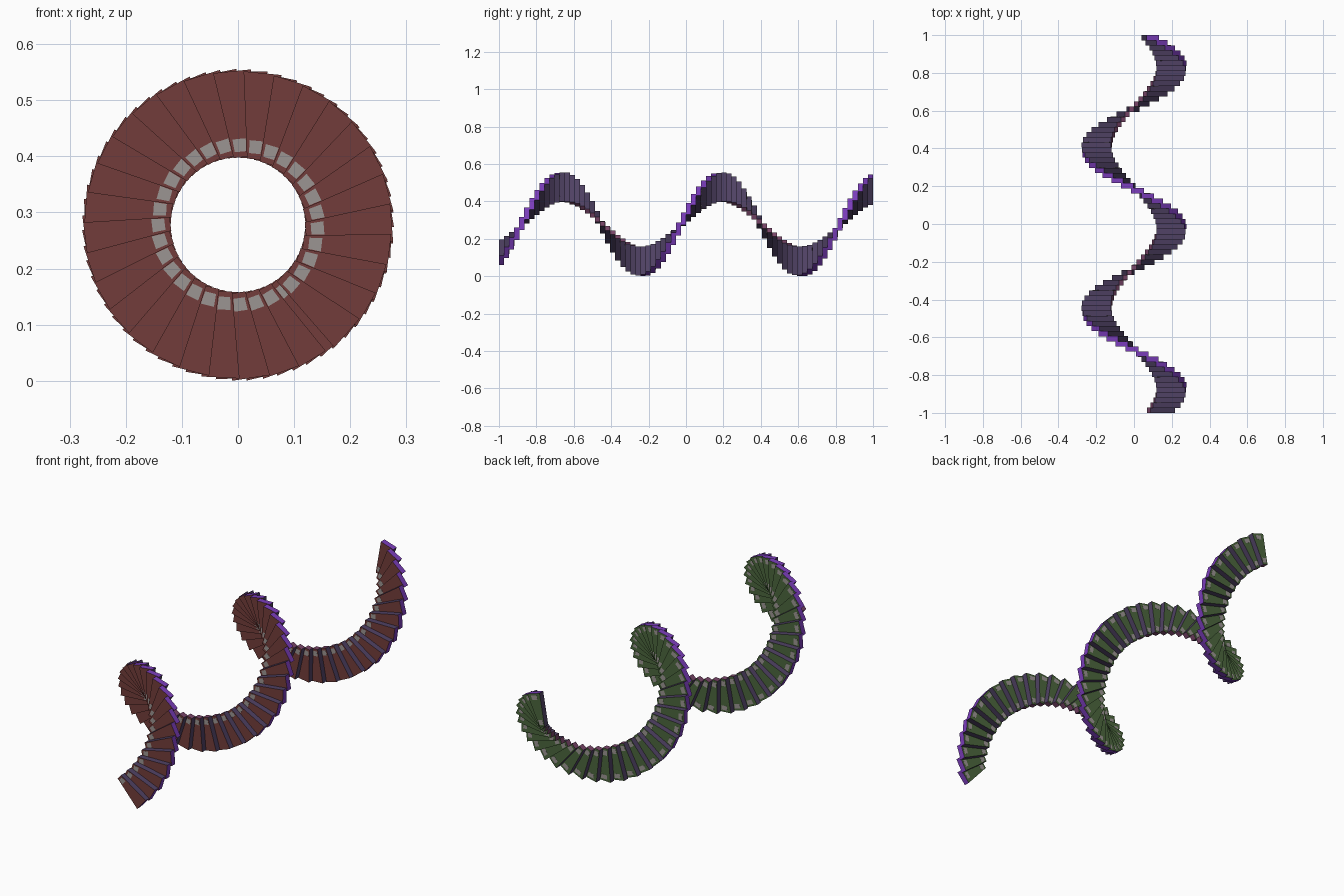
import bpy, bmesh, math
from mathutils import Matrix

if "Cube" in bpy.data.objects:
    bpy.data.objects.remove(bpy.data.objects["Cube"])

N = 74                 # number of wedge segments
THICK = 0.0275         # segment thickness along y
PERIOD = 0.852         # y length of one full turn
CZ = 0.278             # height of the helix axis
TILT = (Matrix.Translation((0.2, 0, 0)) @ Matrix.Rotation(math.radians(-5), 4, 'Y')
        @ Matrix.Translation((-0.2, 0, 0)))   # each step is twisted about its middle


def material(name, rgb):
    m = bpy.data.materials.new(name)
    m.diffuse_color = (*rgb, 1)
    m.use_nodes = True
    m.node_tree.nodes["Principled BSDF"].inputs["Base Color"].default_value = m.diffuse_color
    return m


MATS = [material("brick red", (0.17, 0.046, 0.043)),
        material("moss green", (0.072, 0.135, 0.047)),
        material("violet", (0.2, 0.047, 0.5)),
        material("dusty pink", (0.19, 0.06, 0.14)),
        material("slate purple", (0.08, 0.054, 0.128)),
        material("pale grey", (0.33, 0.30, 0.29))]


def wedge(bm, r0, r1, w0, w1, y0, y1, rot, mats):
    """Tapered block pointing along +x, then turned onto the helix.
    mats: front, back, outer, inner, sides"""
    sec = [(r0, -w0), (r1, -w1), (r1, w1), (r0, w0)]
    f = [bm.verts.new((rot @ Matrix.Translation((x, y0, z))).translation) for x, z in sec]
    b = [bm.verts.new((rot @ Matrix.Translation((x, y1, z))).translation) for x, z in sec]
    bm.faces.new(f).material_index = mats[0]
    bm.faces.new(b[::-1]).material_index = mats[1]
    for i, m in enumerate((mats[4], mats[2], mats[4], mats[3])):
        j = (i + 1) % 4
        bm.faces.new((f[j], f[i], b[i], b[j])).material_index = m


def helix(name, r0, r1, w0, w1, y0, y1, mats):
    bm = bmesh.new()
    for i in range(N):
        y = -1 + THICK / 2 + i * (2 - THICK) / (N - 1)
        a = math.tau * (y + 0.025) / PERIOD
        rot = Matrix.Translation((0, y, CZ)) @ Matrix.Rotation(-a, 4, 'Y') @ TILT
        wedge(bm, r0, r1, w0, w1, y0, y1, rot, mats)
    bmesh.ops.recalc_face_normals(bm, faces=bm.faces)
    me = bpy.data.meshes.new(name)
    bm.to_mesh(me)
    bm.free()
    for m in MATS:
        me.materials.append(m)
    bpy.context.collection.objects.link(bpy.data.objects.new(name, me))


H = THICK / 2
GREY = (5,) * 5
# coloured wedge steps winding along y
helix("spiral_steps", 0.12, 0.274, 0.013, 0.034, -H, H, (0, 1, 2, 3, 4))
# grey blocks set through the inner ends of the steps, barely proud
helix("inner_blocks", 0.130, 0.153, 0.010, 0.012, -H - 0.0005, H + 0.0005, GREY)
# grey plates on the back of the outer ends
helix("outer_plates", 0.245, 0.265, 0.014, 0.016, H - 0.001, H + 0.0005, GREY)
